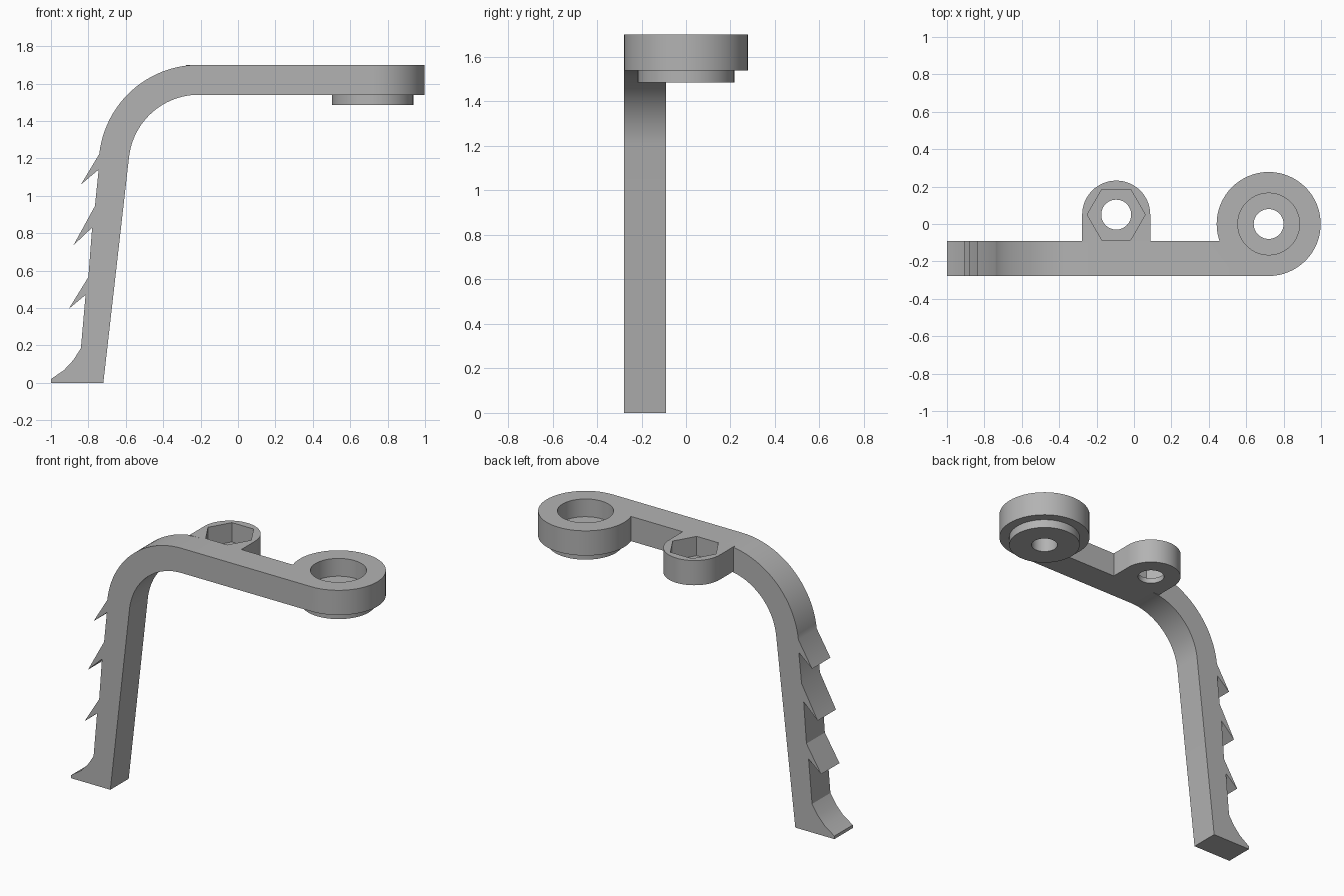
import bpy, bmesh
from math import cos, sin, radians
from mathutils import Vector

cube = bpy.data.objects.get("Cube")
if cube:
    bpy.data.objects.remove(cube, do_unlink=True)

grey = bpy.data.materials.new("plain grey")
grey.use_nodes = True
grey.diffuse_color = (0.45, 0.45, 0.45, 1)
grey.node_tree.nodes["Principled BSDF"].inputs["Base Color"].default_value = (0.45, 0.45, 0.45, 1)


def arc(cx, cy, r, start, end, steps):
    angles = [radians(start + (end - start) * i / steps) for i in range(steps + 1)]
    return [(cx + r * cos(a), cy + r * sin(a)) for a in angles]


def circle(center, r, sides=64):
    return arc(*center, r, 0, 360, sides)[:-1]


def prism(name, outline, lo, hi, upright=False):
    """Extrude an outline along z, or along y when upright."""
    bm = bmesh.new()
    place = (lambda a, b: (a, lo, b)) if upright else (lambda a, b: (a, b, lo))
    base = bm.faces.new([bm.verts.new(place(a, b)) for a, b in outline])
    extruded = bmesh.ops.extrude_face_region(bm, geom=[base])["geom"]
    moved = [v for v in extruded if isinstance(v, bmesh.types.BMVert)]
    shift = Vector((0, hi - lo, 0)) if upright else Vector((0, 0, hi - lo))
    bmesh.ops.translate(bm, verts=moved, vec=shift)
    bmesh.ops.recalc_face_normals(bm, faces=bm.faces)
    mesh = bpy.data.meshes.new(name)
    bm.to_mesh(mesh)
    bm.free()
    mesh.materials.append(grey)
    ob = bpy.data.objects.new(name, mesh)
    bpy.context.collection.objects.link(ob)
    return ob


def combine(target, tool, operation):
    mod = target.modifiers.new(operation, "BOOLEAN")
    mod.operation, mod.solver, mod.object = operation, "EXACT", tool
    bpy.ops.object.select_all(action="DESELECT")
    bpy.context.view_layer.objects.active = target
    target.select_set(True)
    bpy.ops.object.modifier_apply(modifier=mod.name)
    bpy.data.objects.remove(tool, do_unlink=True)


TOP, UNDER = 1.70, 1.54
FRONT, BACK = -0.278, -0.09
ring_center, lug_center = (0.72, 0), (-0.095, 0.05)
bend = (-0.21, 1.165)

# Leg, bend and bar: foot flare, three barbs, then the outer and inner bends
foot = [(-0.72, 0), (-1, 0), (-1, 0.02), (-0.93, 0.068), (-0.88, 0.122), (-0.84, 0.185)]
barbs = [(-0.815, 0.47), (-0.905, 0.395), (-0.80, 0.565),
         (-0.78, 0.83), (-0.88, 0.735), (-0.765, 0.945),
         (-0.745, 1.14), (-0.84, 1.06)]
profile = (foot + barbs + arc(*bend, TOP - bend[1], 173.8, 90, 24)
           + [(ring_center[0], TOP), (ring_center[0], UNDER)]
           + arc(*bend, UNDER - bend[1], 90, 173.8, 24))
bracket = prism("hooked_bracket", profile, FRONT, BACK, upright=True)

# Ring boss with a smaller collar underneath
combine(bracket, prism("ring_boss", circle(ring_center, -FRONT), UNDER, TOP), "UNION")
combine(bracket, prism("ring_collar", circle(ring_center, 0.217), 1.485, UNDER + 0.02), "UNION")

# Rounded lug behind the bar
r = 0.182
lug = [(lug_center[0] - r, BACK - 0.01), (lug_center[0] + r, BACK - 0.01)]
lug += arc(*lug_center, r, 0, 180, 32)
combine(bracket, prism("nut_lug", lug, UNDER, TOP), "UNION")

# Counterbore, nut pocket and the two through holes
combine(bracket, prism("counterbore", circle(ring_center, 0.165), 1.585, 1.8), "DIFFERENCE")
combine(bracket, prism("nut_pocket", circle(lug_center, 0.155, 6), 1.575, 1.8), "DIFFERENCE")
for center in (ring_center, lug_center):
    combine(bracket, prism("bolt_hole", circle(center, 0.08, 48), 1.4, 1.8), "DIFFERENCE")

bpy.ops.object.shade_smooth_by_angle(angle=radians(25))
